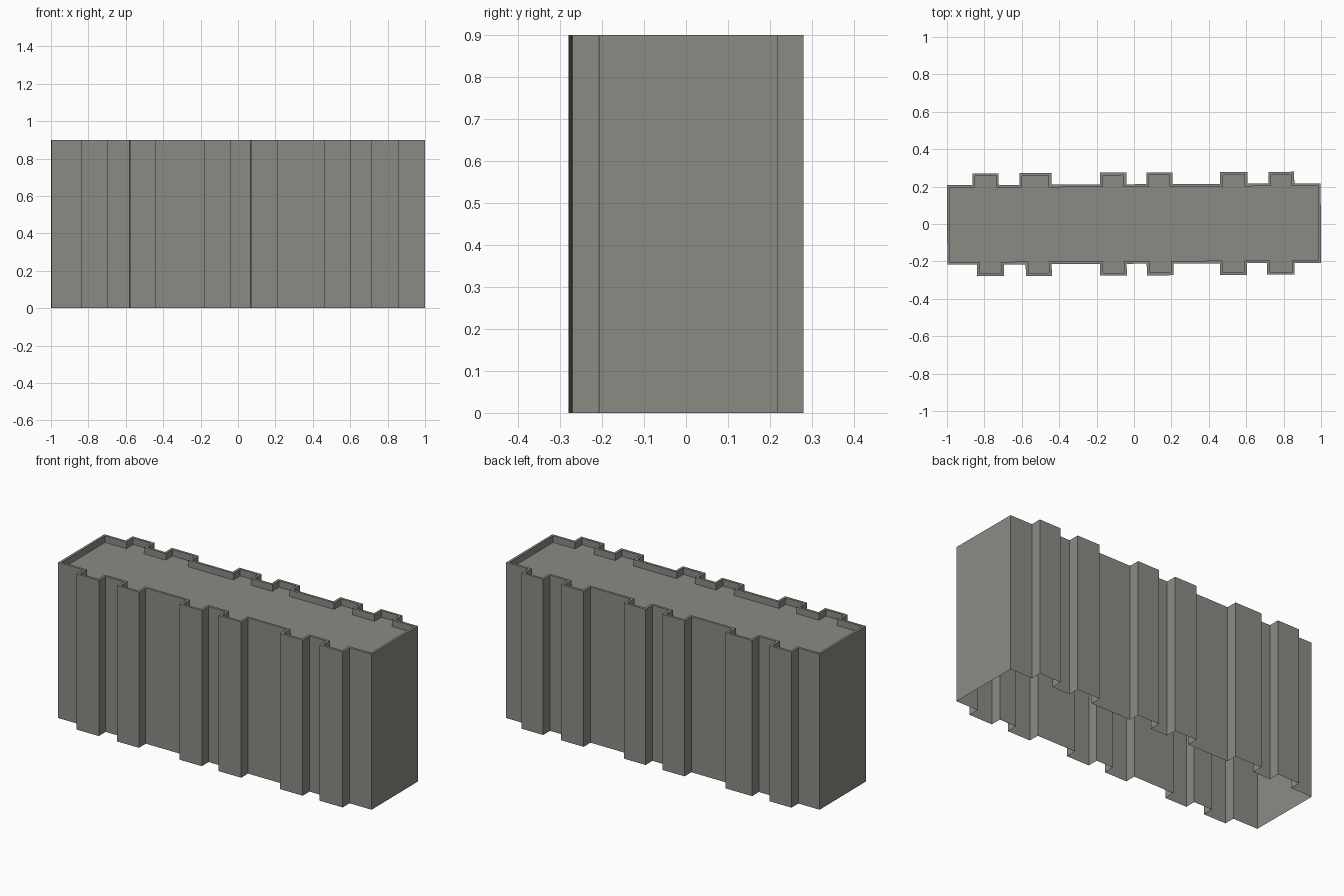
import bpy, bmesh, math
from mathutils import Matrix

if "Cube" in bpy.data.objects:
    bpy.data.objects.remove(bpy.data.objects["Cube"])

HEIGHT, ROOF_Z, RIM = 0.9, 0.862, 0.014
HALF_X, WALL_Y, PIER_Y = 0.999, 0.2125, 0.275
TWIST = Matrix.Rotation(0.0052, 4, 'Z')   # the block sits very slightly turned

# pier spans along x on each long side
FRONT = [(-0.84, -0.697), (-0.58, -0.441), (-0.182, -0.04),
         (0.067, 0.211), (0.458, 0.603), (0.71, 0.858)]
BACK = [(-0.863, -0.722), (-0.612, -0.441), (-0.181, -0.04),
        (0.067, 0.206), (0.462, 0.607), (0.72, 0.858)]

concrete = bpy.data.materials.new("warm_grey_concrete")
concrete.diffuse_color = (0.26, 0.26, 0.235, 1)
concrete.use_nodes = True
concrete.node_tree.nodes["Principled BSDF"].inputs["Base Color"].default_value = concrete.diffuse_color


def side(spans, inset):
    """Stepped wall line from left to right, as (x, distance from axis)."""
    wall, pier = WALL_Y - inset, PIER_Y - inset
    pts = [(-HALF_X + inset, wall)]
    for a, b in spans:
        a, b = a + inset, b - inset
        pts += [(a, wall), (a, pier), (b, pier), (b, wall)]
    return pts + [(HALF_X - inset, wall)]


def outline(inset=0.0):
    """Counter-clockwise plan outline of the block."""
    front = [(x, -y) for x, y in side(FRONT, inset)]
    return front + side(BACK, inset)[::-1]


def build(name, loops, cap=False):
    """Bridge successive (outline, z) loops, optionally capping the last one."""
    bm = bmesh.new()
    rings = [[bm.verts.new((x, y, z)) for x, y in pts] for pts, z in loops]
    n = len(rings[0])
    for low, high in zip(rings, rings[1:]):
        for i in range(n):
            j = (i + 1) % n
            bm.faces.new((low[i], low[j], high[j], high[i]))
    if cap:
        bm.faces.new(rings[-1])
    bm.transform(TWIST)
    mesh = bpy.data.meshes.new(name)
    bm.to_mesh(mesh)
    bm.free()
    mesh.materials.append(concrete)
    obj = bpy.data.objects.new(name, mesh)
    bpy.context.collection.objects.link(obj)
    return obj


outer, inner = outline(), outline(RIM)
# outer walls with piers, open underneath
build("outer_walls", [(outer, 0), (outer, HEIGHT)])
# parapet: flat rim and its inner face down to the roof
build("parapet", [(outer, HEIGHT), (inner, HEIGHT), (inner, ROOF_Z)])
# sunken flat roof
build("roof", [(inner, ROOF_Z)], cap=True)
